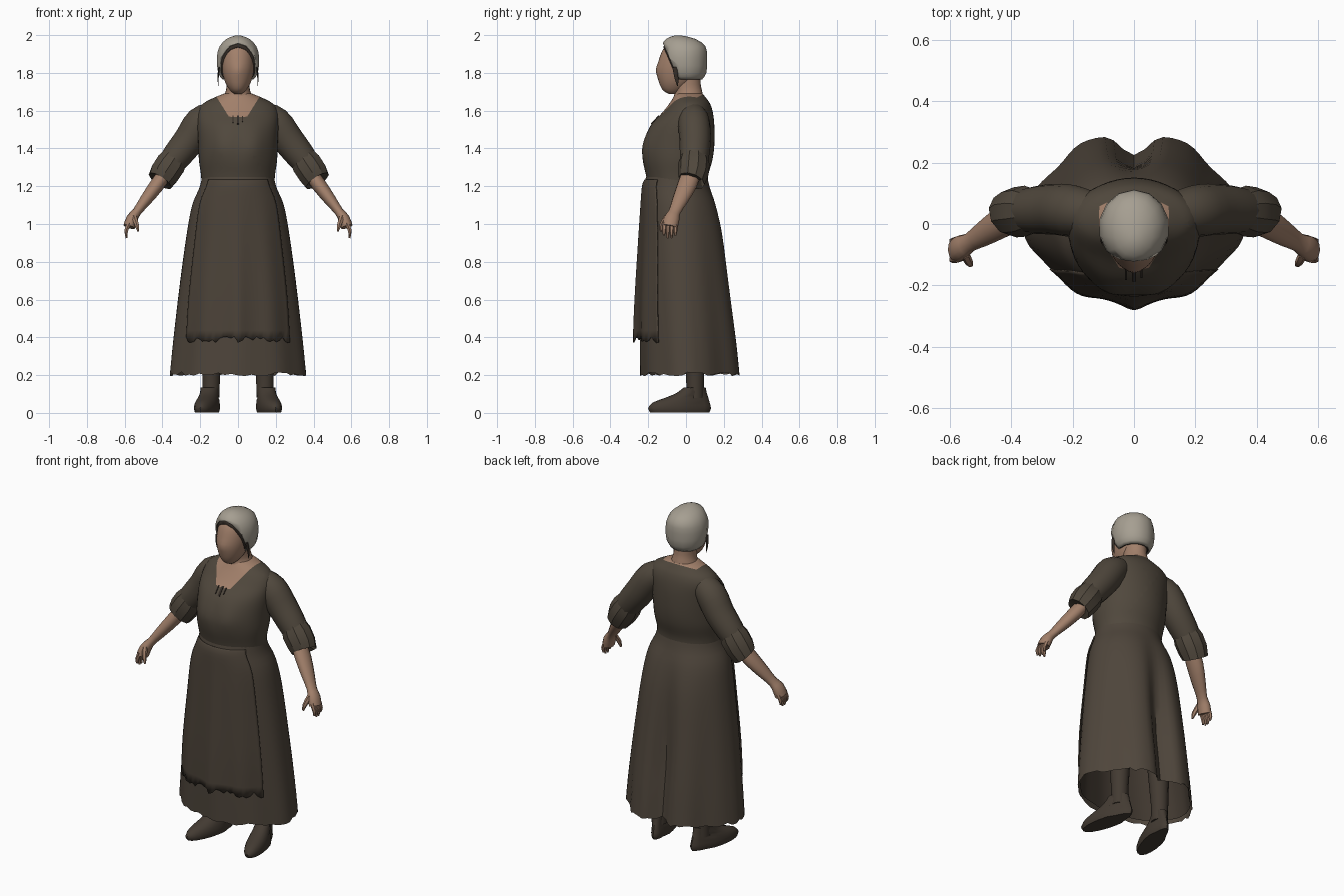
import bpy, bmesh, math, random
from mathutils import Vector, Matrix

if "Cube" in bpy.data.objects:
    bpy.data.objects.remove(bpy.data.objects["Cube"])

random.seed(4)


def material(name, rgb):
    m = bpy.data.materials.new(name)
    m.diffuse_color = (*rgb, 1)
    m.use_nodes = True
    m.node_tree.nodes["Principled BSDF"].inputs["Base Color"].default_value = m.diffuse_color
    return m


BODICE = material("bodice brown", (0.080, 0.064, 0.046))
SKIRT = material("skirt brown", (0.077, 0.060, 0.044))
APRON = material("apron brown", (0.071, 0.055, 0.040))
SKIN = material("skin", (0.36, 0.215, 0.145))
SCARF = material("grey linen", (0.38, 0.345, 0.285))
DARK = material("dark hair", (0.035, 0.026, 0.02))
LEATHER = material("shoe leather", (0.056, 0.043, 0.032))
LINING = material("skirt lining", (0.05, 0.038, 0.028))


def finish(name, bm, mats, angle=40):
    bmesh.ops.recalc_face_normals(bm, faces=bm.faces)
    me = bpy.data.meshes.new(name)
    bm.to_mesh(me)
    bm.free()
    ob = bpy.data.objects.new(name, me)
    bpy.context.collection.objects.link(ob)
    for m in mats:
        me.materials.append(m)
    bpy.ops.object.select_all(action='DESELECT')
    ob.select_set(True)
    bpy.context.view_layer.objects.active = ob
    bpy.ops.object.shade_smooth_by_angle(angle=math.radians(angle))
    return ob


def smooth_rows(rows, k):
    """Catmull-Rom interpolation between key rows."""
    out = []
    for i in range(len(rows) - 1):
        p = [rows[max(0, min(len(rows) - 1, i + j))] for j in (-1, 0, 1, 2)]
        for s in range(k):
            t = s / k
            out.append([0.5 * (2 * b + (c - a) * t + (2 * a - 5 * b + 4 * c - d) * t * t
                               + (3 * b - a - 3 * c + d) * t ** 3) for a, b, c, d in zip(*p)])
    return out + [list(rows[-1])]


def bridge(bm, rings, closed, caps):
    n = len(rings[0])
    for a, b in zip(rings, rings[1:]):
        for i in range(n if closed else n - 1):
            j = (i + 1) % n
            bm.faces.new((a[i], a[j], b[j], b[i]))
    if caps[0]:
        bm.faces.new(rings[0])
    if caps[1]:
        bm.faces.new(rings[-1])


def loft(rows, n=32, k=3, span=None, warp=None, caps=(False, False)):
    """Stack of ellipses; each row is z, half width, front y, back y."""
    bm = bmesh.new()
    rings = []
    for z, rx, yf, yb in smooth_rows(rows, k):
        ring = []
        for i in range(n):
            t = 2 * math.pi * i / n if span is None else span * (2 * i / (n - 1) - 1)
            co = Vector((rx * math.sin(t), (yf + yb) / 2 - (yb - yf) / 2 * math.cos(t), z))
            ring.append(bm.verts.new(warp(co, t) if warp else co))
        rings.append(ring)
    bridge(bm, rings, span is None, caps)
    return bm


def tube(path, n=12, k=2, side=1, caps=(True, True), flat=1.0, bm=None):
    """Round tube through x, y, z, radius points; side=-1 mirrors it."""
    bm = bm or bmesh.new()
    rows = smooth_rows(path, k)
    pts = [Vector((r[0] * side, r[1], r[2])) for r in rows]
    rings = []
    for i, p in enumerate(pts):
        d = (pts[min(i + 1, len(pts) - 1)] - pts[max(i - 1, 0)]).normalized()
        u = (Vector((0, 1, 0)) - d * d.y).normalized()
        v = d.cross(u) * flat
        rings.append([bm.verts.new(p + rows[i][3] * (u * math.cos(2 * math.pi * j / n)
                      + v * math.sin(2 * math.pi * j / n))) for j in range(n)])
    bridge(bm, rings, True, caps)
    return bm


# Skirt: two round lobes behind, narrowed flanks and gentle ripples towards the hem
def skirt_folds(co, t):
    h = max(0, min(1, (1.2 - co.z) / 1.0))
    s = 1 + 0.015 * h * math.cos(10 * t)
    x, y = co.x * s, co.y * s
    if math.cos(t) < 0:
        x *= 1 - 0.17 * h * abs(math.sin(2 * t))
        y -= 0.085 * min(1, h * 1.5) * math.exp(-(co.x / 0.065) ** 2)
    z = co.z + (random.uniform(-0.012, 0.012) if co.z < 0.22 else 0)
    return Vector((x, y, z))


finish("skirt", loft([(0.205, 0.365, -0.24, 0.305), (0.4, 0.345, -0.242, 0.285),
                      (0.7, 0.308, -0.242, 0.245), (0.95, 0.272, -0.238, 0.208),
                      (1.1, 0.243, -0.23, 0.168), (1.19, 0.205, -0.222, 0.128),
                      (1.25, 0.19, -0.212, 0.112)], n=64, warp=skirt_folds), [SKIRT])

# Dark lining just inside the skirt
finish("skirt_lining", loft([(0.222, 0.353, -0.23, 0.293), (0.4, 0.335, -0.232, 0.275),
                             (0.7, 0.298, -0.232, 0.235)], n=64, warp=skirt_folds), [LINING])


# Apron wrapped over the front, with a ragged hem and a centre pleat
def apron_folds(co, t):
    h = max(0, min(1, (1.2 - co.z) / 0.8))
    z = co.z + (random.uniform(-0.014, 0.02) if co.z < 0.39 else 0)
    pleat = 0.007 * h * math.cos(11 * t) + 0.01 * h * math.exp(-(co.x / 0.03) ** 2)
    return Vector((co.x, co.y - pleat, z))


apron = finish("apron", loft([(0.385, 0.338, -0.264, 0.27), (0.6, 0.323, -0.26, 0.24),
                              (0.9, 0.284, -0.248, 0.2), (1.1, 0.252, -0.239, 0.16),
                              (1.2, 0.207, -0.233, 0.12), (1.235, 0.195, -0.22, 0.105)],
                             n=33, span=0.95, warp=apron_folds), [APRON])
apron.modifiers.new("cloth thickness", 'SOLIDIFY').thickness = 0.006


# Bodice with a rounded bust; the scooped neckline is cut by three tilted planes
def bust(co, t):
    w = math.exp(-((co.z - 1.42) / 0.09) ** 2) * max(0, math.cos(t))
    return Vector((co.x, co.y - 0.015 * w * math.exp(-((abs(co.x) - 0.09) / 0.06) ** 2), co.z))


bm = loft([(1.2, 0.192, -0.2, 0.115), (1.26, 0.196, -0.212, 0.118), (1.34, 0.207, -0.228, 0.14),
           (1.42, 0.21, -0.225, 0.15), (1.52, 0.215, -0.188, 0.15), (1.59, 0.213, -0.125, 0.142),
           (1.635, 0.187, -0.09, 0.128), (1.665, 0.135, -0.07, 0.108),
           (1.69, 0.075, -0.055, 0.088)], n=48, k=4, warp=bust, caps=(False, True))
cuts = [(Vector((0, -0.14, 1.57)), Vector((0, -0.1, 0.2)))]
cuts += [(Vector((s * 0.112, 0, 1.67)), Vector((-s * 0.08, 0, 0.05))) for s in (1, -1)]
for co, no in cuts:
    bmesh.ops.bisect_plane(bm, geom=bm.verts[:] + bm.edges[:] + bm.faces[:], plane_co=co, plane_no=no)
for f in bm.faces:
    f.material_index = int(all((f.calc_center_median() - co).dot(no) > 0 for co, no in cuts))
finish("bodice", bm, [BODICE, SKIN])

# Neckline tie strings lying on the chest
bm = bmesh.new()
for x, z, w, h in ((0, 1.55, 0.012, 0.06), (0.024, 1.555, 0.006, 0.04), (-0.026, 1.552, 0.006, 0.05)):
    bmesh.ops.create_cube(bm, size=1, matrix=Matrix.Translation((x, -0.154 + (z - 1.56) * 0.9, z))
                          @ Matrix.Rotation(-0.75, 4, 'X') @ Matrix.Diagonal((w, 0.009, h, 1)))
finish("neck_ties", bm, [DARK])

# Neck
finish("neck", loft([(1.63, 0.085, -0.075, 0.08), (1.67, 0.078, -0.066, 0.09),
                     (1.70, 0.066, -0.06, 0.086), (1.74, 0.06, -0.068, 0.078),
                     (1.83, 0.06, -0.065, 0.075)], n=20), [SKIN])


# Head with a softly pointed face
def face_shape(co, t):
    nose = math.exp(-((co.z - 1.815) / 0.03) ** 2 - (co.x / 0.025) ** 2) * (math.cos(t) > 0)
    return co + Vector((0, -0.006 * nose, 0))


finish("head", loft([(1.688, 0.018, -0.09, -0.05), (1.708, 0.042, -0.122, -0.01),
                     (1.75, 0.068, -0.143, 0.04), (1.81, 0.084, -0.154, 0.075),
                     (1.87, 0.088, -0.143, 0.085), (1.92, 0.08, -0.124, 0.075),
                     (1.955, 0.05, -0.098, 0.04)], n=32, warp=face_shape, caps=(True, True)), [SKIN])


# Head scarf and the dark hair rim under it, both cut open around the face
def cap(name, grow, shift, mat):
    rows = [(1.765, 0.084, -0.09, 0.085), (1.80, 0.108, -0.12, 0.108), (1.88, 0.115, -0.135, 0.112),
            (1.94, 0.1, -0.13, 0.103), (1.98, 0.062, -0.105, 0.05), (1.998, 0.015, -0.06, -0.025)]
    rows = [(z + grow * (z > 1.9), rx + grow, yf - grow, yb + grow) for z, rx, yf, yb in rows]
    bm = loft(rows, n=14, k=2, caps=(False, True))
    bmesh.ops.bisect_plane(bm, geom=bm.verts[:] + bm.edges[:] + bm.faces[:],
                           plane_co=(0, -0.115 - shift, 1.94), plane_no=(0, -0.18, -0.078),
                           clear_outer=True)
    ob = finish(name, bm, [mat])
    ob.modifiers.new("cloth thickness", 'SOLIDIFY').thickness = 0.005


cap("head_scarf", 0, 0, SCARF)
cap("hair_rim", -0.008, 0.006, DARK)

for s, word in ((1, "left"), (-1, "right")):
    # Loose hair strand beside the face
    finish(word + "_hair_strand", tube([(0.1, -0.06, 1.83, 0.012), (0.106, -0.05, 1.77, 0.01),
                                        (0.102, -0.045, 1.73, 0.002)], n=6, side=s, flat=0.4), [DARK])
    # Sleeve and rolled cuff, one arm held slightly closer
    e = 0.0 if s > 0 else -0.008
    finish(word + "_sleeve", tube([(0.12, 0.035, 1.585, 0.065), (0.195, 0.042, 1.54, 0.084),
                                   (0.265 + e, 0.048, 1.445, 0.083), (0.332 + e, 0.045, 1.36, 0.077),
                                   (0.385 + e, 0.04, 1.29, 0.066)], n=16, k=3, side=s), [BODICE])
    finish(word + "_cuff", tube([(0.34 + e, 0.043, 1.355, 0.072), (0.362 + e, 0.042, 1.32, 0.083),
                                 (0.395 + e, 0.038, 1.27, 0.082), (0.42 + e, 0.03, 1.228, 0.072),
                                 (0.405 + e, 0.032, 1.255, 0.055)], n=10, k=1, side=s,
                                caps=(False, True)), [BODICE], 25)
    # Forearm and palm
    finish(word + "_forearm", tube([(0.37, 0.035, 1.29, 0.05), (0.43, 0.005, 1.205, 0.052),
                                    (0.49, -0.032, 1.125, 0.042), (0.535, -0.06, 1.065, 0.032),
                                    (0.56, -0.075, 1.03, 0.041), (0.576, -0.085, 0.985, 0.042)],
                                   n=12, side=s, flat=0.75), [SKIN])
    # Fingers and thumb
    bm = bmesh.new()
    for i in range(4):
        y = -0.053 - 0.02 * i
        tip = 0.925 + (0.014 if i in (0, 3) else 0)
        tube([(0.575, y, 1.005, 0.013), (0.592, y - 0.003, 0.965, 0.011),
              (0.59, y - 0.004, tip, 0.005)], n=6, side=s, bm=bm)
    tube([(0.55, -0.1, 1.04, 0.015), (0.536, -0.127, 0.995, 0.013),
          (0.528, -0.133, 0.96, 0.005)], n=6, side=s, bm=bm)
    finish(word + "_fingers", bm, [SKIN])
    # Stockinged leg
    finish(word + "_leg", tube([(0.142, 0.048, 0.08, 0.046), (0.142, 0.048, 0.2, 0.048),
                                (0.135, 0.042, 0.5, 0.065)], n=14, side=s), [LEATHER])

    # Shoe with the toe turned outwards
    def turn_out(co, t, s=s):
        narrow = 0.8 if co.y > 0.03 else 1
        return Vector((s * (0.145 + co.x * narrow + 0.22 * (0.05 - co.y)), co.y, co.z))
    finish(word + "_shoe", loft([(0.003, 0.055, -0.19, 0.124), (0.025, 0.06, -0.2, 0.132),
                                 (0.055, 0.057, -0.175, 0.125), (0.08, 0.052, -0.11, 0.118),
                                 (0.105, 0.049, -0.05, 0.11), (0.135, 0.05, -0.012, 0.104)],
                                n=20, k=2, warp=turn_out, caps=(True, True)), [LEATHER])
